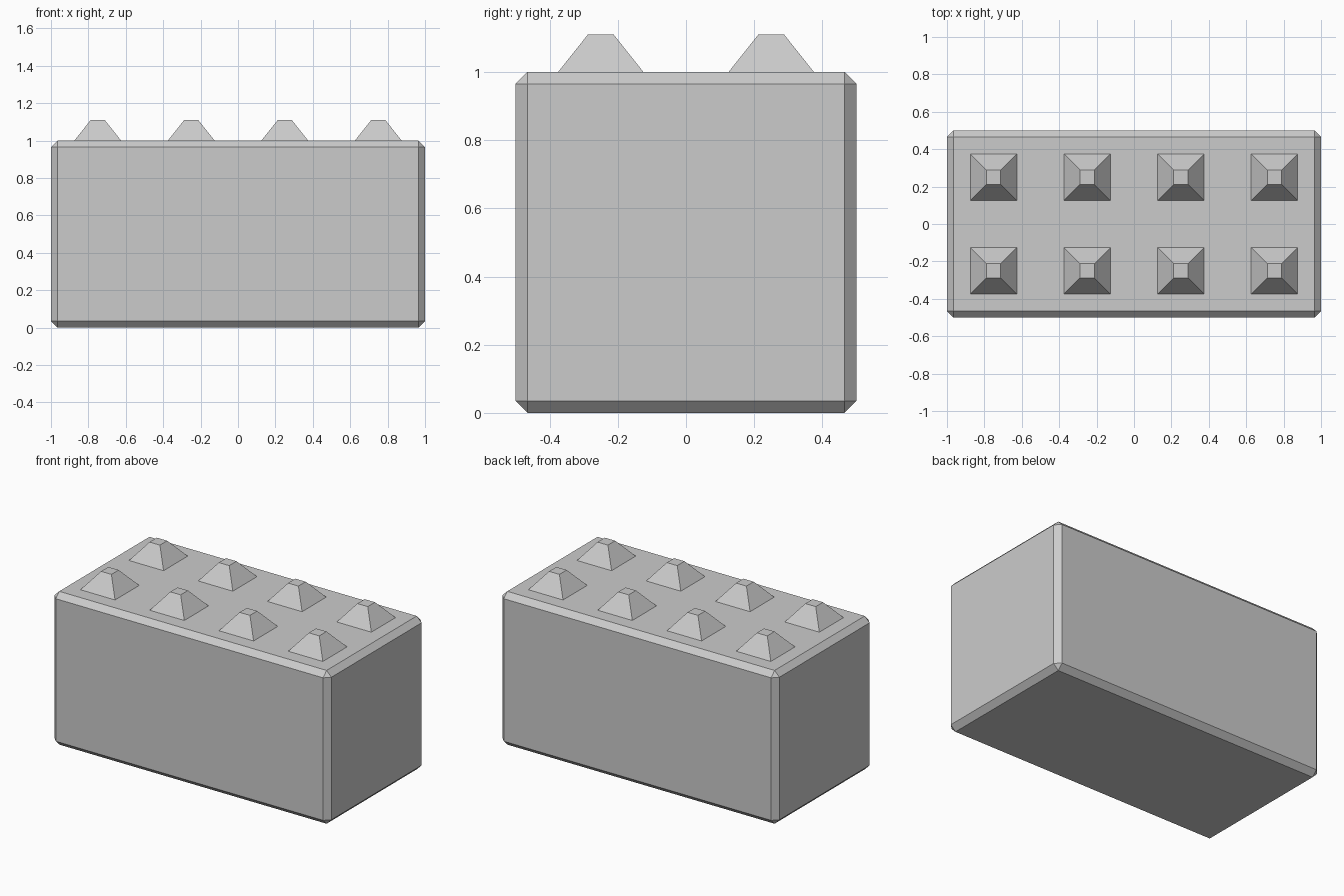
import bpy, bmesh
from mathutils import Matrix, Vector

if "Cube" in bpy.data.objects:
    bpy.data.objects.remove(bpy.data.objects["Cube"])


def finish(bm, name):
    bmesh.ops.recalc_face_normals(bm, faces=bm.faces)
    mesh = bpy.data.meshes.new(name)
    bm.to_mesh(mesh)
    bm.free()
    obj = bpy.data.objects.new(name, mesh)
    bpy.context.collection.objects.link(obj)
    return obj


# Block body with single-segment chamfers on every edge
bm = bmesh.new()
bmesh.ops.create_cube(bm, size=1, matrix=Matrix.Translation((0, 0, 0.5)) @ Matrix.Diagonal((2, 1, 1, 1)))
bmesh.ops.bevel(bm, geom=bm.edges[:], offset=0.035, offset_type='OFFSET',
                segments=1, affect='EDGES', profile=0.5)
finish(bm, "block_body")


# Tapered square studs in a 4 x 2 grid on top
def stud(name, x, y, base=0.125, top=0.0375, height=0.11):
    bm = bmesh.new()
    bmesh.ops.create_cube(bm, size=2)
    for v in bm.verts:
        upper = v.co.z > 0
        r = top if upper else base
        v.co = Vector((v.co.x * r, v.co.y * r, height if upper else 0))
    finish(bm, name).location = (x, y, 1)


for row, y in enumerate((-0.25, 0.25)):
    for col in range(4):
        stud(f"stud_{row}_{col}", -0.75 + 0.5 * col, y)
